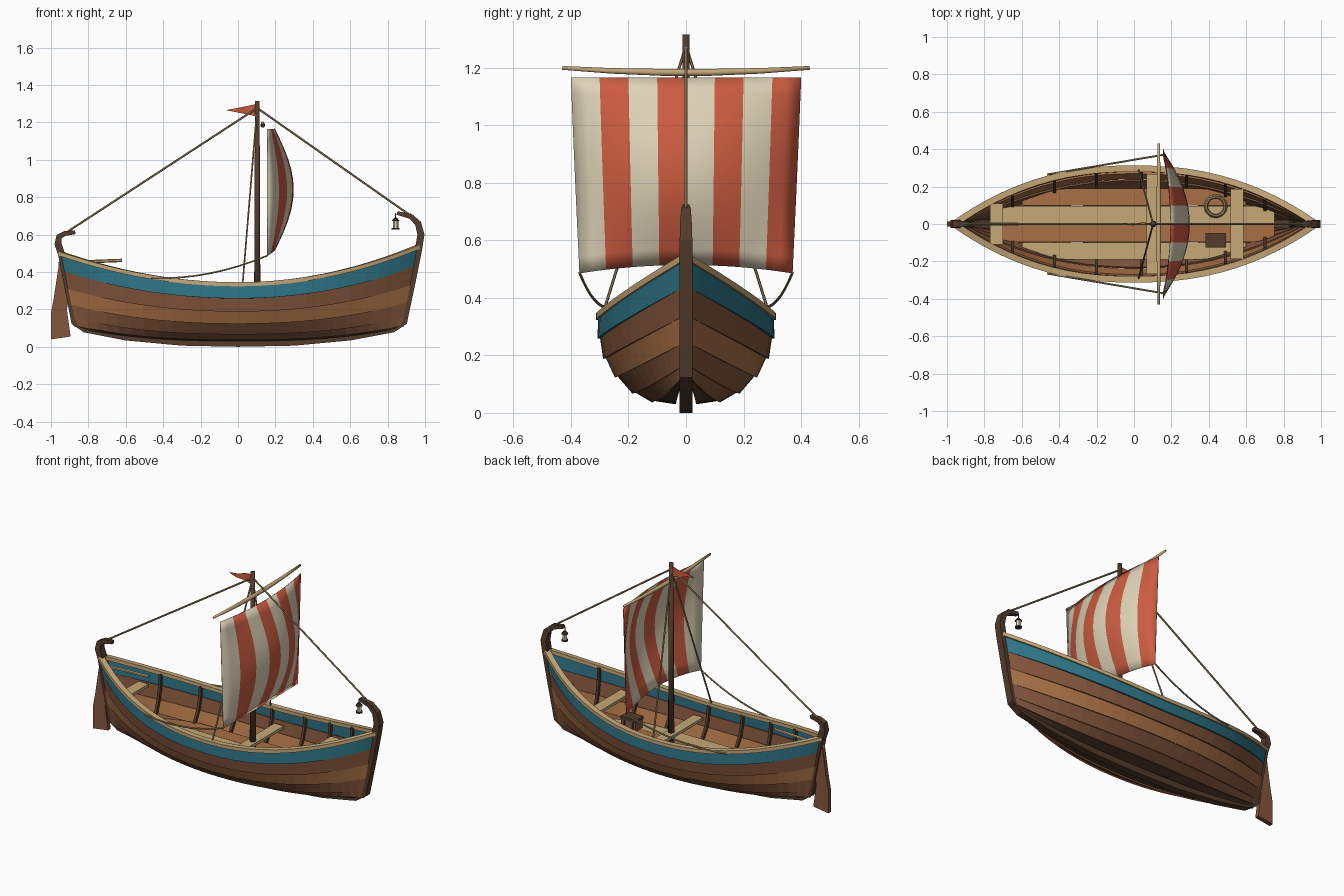
import bpy, bmesh, math
from mathutils import Vector

if "Cube" in bpy.data.objects:
    bpy.data.objects.remove(bpy.data.objects["Cube"], do_unlink=True)


def material(name, code):
    srgb = [int(code[i:i + 2], 16) / 255 for i in (0, 2, 4)]
    col = [c / 12.92 if c < .04 else ((c + .055) / 1.055) ** 2.4 for c in srgb] + [1]
    m = bpy.data.materials.new(name)
    m.use_nodes = True
    m.diffuse_color = col
    m.node_tree.nodes["Principled BSDF"].inputs["Base Color"].default_value = col
    return m


TEAL = material("teal paint", "2f7688")
BROWN = material("brown plank", "84563c")
TAN = material("light brown plank", "a87045")
DARK = material("dark timber", "543c2b")
PALE = material("pale timber", "c6a878")
CREAM = material("cream cloth", "dfd3b7")
RED = material("red cloth", "cc5c40")
ROPE = material("rope", "a38d66")
IRON = material("dark iron", "37322e")


def add(name, bm, mats, smooth=False):
    me = bpy.data.meshes.new(name)
    bmesh.ops.recalc_face_normals(bm, faces=bm.faces)
    for f in bm.faces:
        f.smooth = smooth
    bm.to_mesh(me)
    bm.free()
    for m in mats:
        me.materials.append(m)
    ob = bpy.data.objects.new(name, me)
    bpy.context.collection.objects.link(ob)
    return ob


def mirror(ob):
    m = ob.modifiers.new("mirror", "MIRROR")
    m.use_axis = (False, True, False)
    return ob


def sheet(name, rows, mats, thick, rule=lambda col: 0, smooth=False):
    """Skin a grid of points and give it thickness."""
    bm = bmesh.new()
    grid = [[bm.verts.new(p) for p in r] for r in rows]
    for a, b in zip(grid, grid[1:]):
        for i in range(len(a) - 1):
            bm.faces.new((a[i], a[i + 1], b[i + 1], b[i])).material_index = rule(i)
    ob = add(name, bm, mats, smooth)
    s = ob.modifiers.new("thickness", "SOLIDIFY")
    s.thickness, s.offset = thick, 0
    return ob


def sweep(name, pts, mat, wide, high=None, sides=4, ref=(0, 1, 0), scale=None):
    """Sweep a polygon along a path; four sides make a rectangular bar."""
    high = high or wide
    pts = [Vector(p) for p in pts]
    k = math.sqrt(2) if sides == 4 else 1
    bm, rings = bmesh.new(), []
    for i, p in enumerate(pts):
        t = (pts[min(i + 1, len(pts) - 1)] - pts[max(i - 1, 0)]).normalized()
        r = Vector(ref)
        u = (r - t * r.dot(t)).normalized()
        v = t.cross(u)
        g = k * (scale[i] if scale else 1)
        angles = [math.tau * (j + .5) / sides for j in range(sides)]
        rings.append([bm.verts.new(p + u * wide * g * math.cos(a) + v * high * g * math.sin(a)) for a in angles])
    for a, b in zip(rings, rings[1:]):
        for j in range(sides):
            n = (j + 1) % sides
            bm.faces.new((a[j], a[n], b[n], b[j]))
    bm.faces.new(rings[0])
    bm.faces.new(rings[-1])
    return add(name, bm, [mat], sides > 6)


def box(name, centre, size, mat):
    bm = bmesh.new()
    bmesh.ops.create_cube(bm, size=1)
    for v in bm.verts:
        v.co = Vector([c * s for c, s in zip(v.co, size)]) + Vector(centre)
    return add(name, bm, [mat])


# Hull shape: plank edges given by height share, width share and fullness
SHARE = [1, .77, .53, .31, .12, .02, 0]
WIDTH = [1, .98, .91, .77, .56, .33, .05]
FULL = [2.3, 2.3, 2.2, 2.1, 2, 1.9, 1.9]


def sheer(s):
    return .33 + (.2 if s > 0 else .165) * s * s


def edge(k, s):
    def height(q):
        low = .04 + .07 * abs(q) ** 2.5
        return low + (sheer(q) - low) * SHARE[k]
    end = 1 if s > 0 else -1
    rise = height(end) - .1
    reach = .885 + rise * .18 if s > 0 else .875 + rise * .19
    return Vector((s * reach, .012 + .288 * WIDTH[k] * (1 - abs(s) ** FULL[k]), height(s)))


def half_width(x, z):
    pts = [edge(k, x / .93) for k in range(7)]
    for a, b in zip(pts, pts[1:]):
        if b.z <= z <= a.z:
            return b.y + (a.y - b.y) * (z - b.z) / (a.z - b.z) - .012
    return 0


STATIONS = [math.sin(math.pi / 2 * i / 13) for i in range(-13, 14)]
STATIONS = [.5 * s + .5 * i / 13 for s, i in zip(STATIONS, range(-13, 14))]

# Overlapping planks, each lower edge standing proud of the next
for k, mat in enumerate((TEAL, BROWN, TAN, BROWN, BROWN, DARK)):
    top = [edge(k, s) for s in STATIONS]
    low = [edge(k + 1, s) + Vector((0, .009, -.005)) * (1 - s ** 6) for s in STATIONS]
    mirror(sheet(f"hull_plank_{k + 1}", [top, low], [mat], .01))

# Gunwale, keel with both posts
rail = [edge(0, s) + Vector((0, -.004, .004)) for s in STATIONS]
mirror(sweep("gunwale", rail, PALE, .011, .017, ref=(0, 0, 1)))
spine = [(-.87, .612), (-.925, .606), (-.957, .588), (-.962, .55), (-.942, .49), (-.905, .3), (-.872, .13),
         (-.82, .096), (-.6, .053), (-.3, .025), (0, .019), (.3, .025), (.6, .053), (.83, .096), (.885, .13),
         (.927, .33), (.965, .52), (.978, .6), (.963, .66), (.922, .698), (.85, .715)]
taper = [.5, .7, .85, 1] + [1] * 14 + [.9, .75, .5]
sweep("keel_and_posts", [(x, 0, z) for x, z in spine], DARK, .022, .019, scale=taper)

# Ribs inside the hull
for n, x in enumerate((-.65, -.425, -.2, .04, .28, .49, .7)):
    pts = [edge(k, x / .93) for k in range(6)]
    mirror(sweep(f"rib_{n + 1}", [(x, p.y - .014, p.z + (0 if i == 0 else .01)) for i, p in enumerate(pts)],
                 DARK, .008, .009, ref=(1, 0, 0)))

# Floorboards trimmed to the hull
FLOOR = .15
for n, (a, b, mat) in enumerate(((.098, .19, TAN), (.002, .096, PALE), (-.096, -.002, TAN), (-.19, -.098, PALE))):
    near, far = sorted((abs(a), abs(b)))
    xs = [i * .05 - .75 for i in range(31)]
    xs = [x for x in xs if half_width(x, FLOOR) > near + .015]
    sign = 1 if b > 0 else -1
    sheet(f"floorboard_{n + 1}", [[(x, sign * near, FLOOR) for x in xs],
          [(x, sign * min(far, half_width(x, FLOOR)), FLOOR) for x in xs]], [mat], .014)

# Thwarts
for name, x, w in (("stern_seat", -.735, .07), ("mast_thwart", .1, .065), ("bow_thwart", .55, .07)):
    z = sheer(x / .93) - .09
    box(name, (x, 0, z), (w, 2 * half_width(x, z) - .015, .018), PALE)

# Rudder and tiller
blade = [(-.955, .46), (-.985, .26), (-1, .18), (-1, .04)], [(-.93, .46), (-.9, .28), (-.915, .2), (-.895, .055)]
sheet("rudder", [[(x, 0, z) for x, z in side] for side in blade], [BROWN], .026)
sweep("tiller", [(-.96, 0, .445), (-.8, 0, .455), (-.62, 0, .462)], PALE, .009, sides=6)

# Mast and yard
sweep("mast", [(.103, 0, .06), (.103, 0, 1.315)], DARK, .019, sides=8, scale=[1, .7])
sweep("yard", [(.132, y * .43, 1.183 + .016 * y * y) for y in (-1, -.6, -.2, .2, .6, 1)], PALE, .013,
      sides=8, ref=(0, 0, 1), scale=[.55, .8, 1, 1, .8, .55])

# Billowing striped sail
rows = []
for j in range(13):
    v = j / 12
    row = []
    for i in range(17):
        u = i / 8 - 1
        bottom = .485 + .03 * (1 - u * u)
        row.append((.156 + (1 - u * u) * (.04 + .1 * math.sin(math.pi * v)),
                    u * (.4 - .03 * v), 1.165 + (bottom - 1.165) * v))
    rows.append(row)
sheet("sail", rows, [CREAM, RED], .004, lambda i: i // 2 % 2, True)

# Pennant
xs = (.095, .045, -.005, -.06)
wave = (0, .008, -.006, .004)
sheet("pennant", [[(x, w, 1.265 + d * (.032 - .0103 * i)) for i, (x, w) in enumerate(zip(xs, wave))]
                  for d in (1, -1)], [RED], .004)

# Rigging
sweep("fore_stay", [(.105, 0, 1.275), (.925, 0, .7)], ROPE, .0055, sides=6)
sweep("back_stay", [(.1, 0, 1.275), (-.92, 0, .61)], ROPE, .0055, sides=6)
mirror(sweep("shroud", [(.1, .008, 1.25), (.025, .29, .34)], ROPE, .005, sides=6, ref=(1, 0, 0)))
line = []
for i in range(9):
    t = i / 8
    line.append((.156 - .62 * t, .37 - .105 * t, .487 - .12 * t - .14 * t * (1 - t)))
mirror(sweep("sail_sheet", line, ROPE, .005, sides=6, ref=(0, 0, 1)))

# Hanging lantern
LX = .843


def post(name, low, high, r, mat, tip=1):
    return sweep(name, [(LX, 0, low), (LX, 0, high)], mat, r, sides=6, scale=[1, tip])


post("lantern_link", .685, .715, .003, IRON)
post("lantern_base", .628, .636, .021, IRON)
post("lantern_glass", .636, .672, .015, CREAM)
post("lantern_cap", .672, .69, .022, IRON, .3)

# Coiled rope and chest on the floor
for n, (r, z) in enumerate(((.055, .164), (.05, .175))):
    ring = [(.437 + r * math.cos(a), .095 + r * math.sin(a), z) for a in [math.tau * i / 20 for i in range(21)]]
    sweep(f"rope_coil_{n + 1}", ring, ROPE, .008, sides=6, ref=(0, 0, 1))
box("chest_body", (.437, -.087, .185), (.1, .07, .056), BROWN)
box("chest_lid", (.437, -.087, .221), (.108, .078, .018), DARK)
for n, x in enumerate((.407, .467)):
    box(f"chest_strap_{n + 1}", (x, -.087, .187), (.01, .076, .06), IRON)
